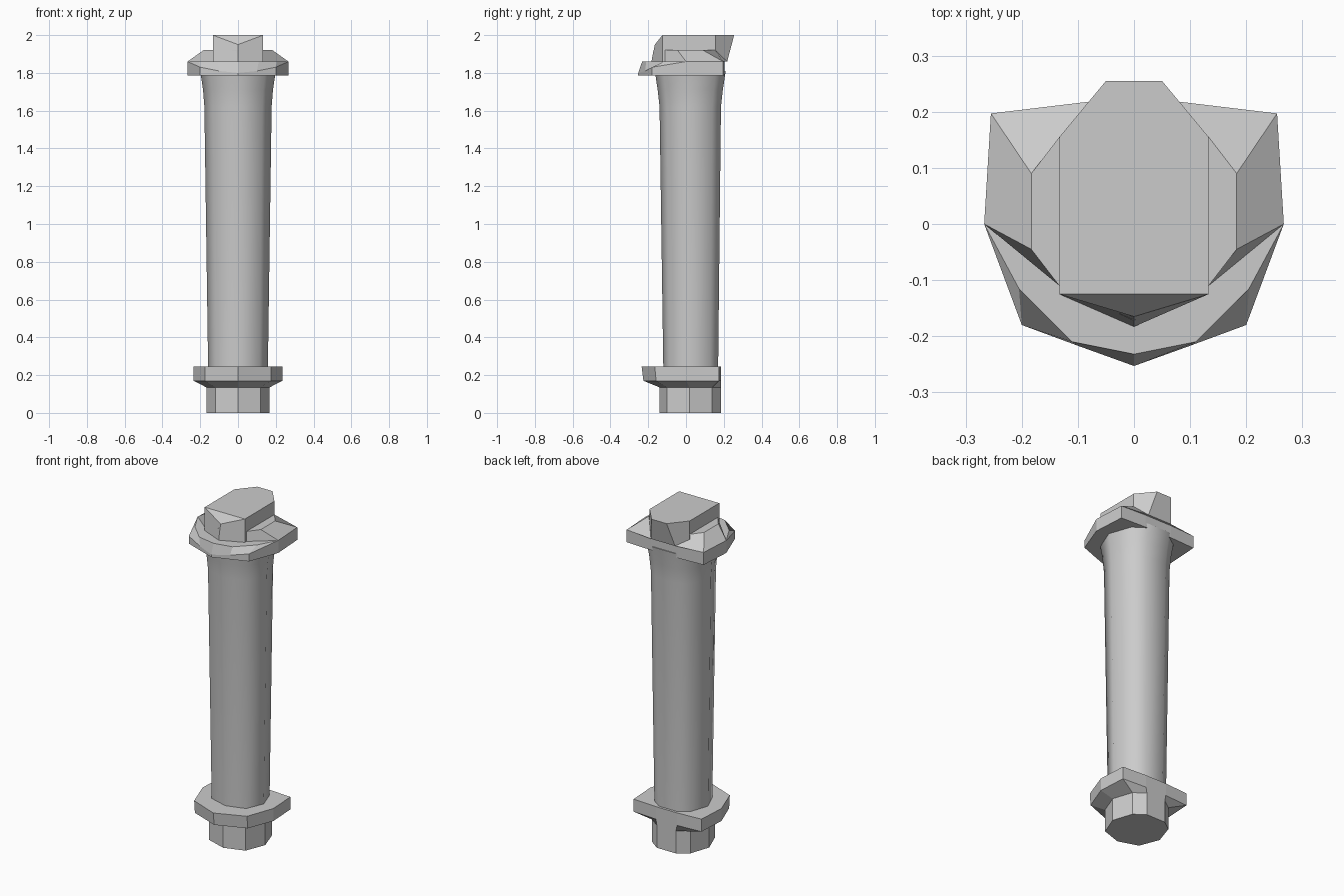
import bpy
import bmesh
import math

cube = bpy.data.objects.get("Cube")
if cube:
    bpy.data.objects.remove(cube, do_unlink=True)

# One plain grey for the whole model
GREY = (0.6, 0.6, 0.6, 1.0)
grey = bpy.data.materials.new("plain_grey")
grey.use_nodes = True
grey.diffuse_color = GREY
shader = next(n for n in grey.node_tree.nodes if n.type == 'BSDF_PRINCIPLED')
shader.inputs["Base Color"].default_value = GREY


def ring(half, height):
    """Half outline from front tip to back, at one height or a height per point."""
    heights = height if isinstance(height, list) else [height] * len(half)
    points = [(x, y, z) for (x, y), z in zip(half, heights)]
    return points + [(-x, y, z) for x, y, z in reversed(points) if x > 0]


def section(height, width, front, back):
    """Rounded handle section with a ridge in front and a flat back."""
    unit = [(0, -1), (0.72, -0.72), (1, 0.1), (0.76, 0.75), (0.38, 1)]
    return ring([(x * width, y * (front if y < 0 else back)) for x, y in unit], height)


def loft(name, rings, smooth=False):
    """Skin matching rings, close both ends and weld shared points."""
    bm = bmesh.new()
    loops = [[bm.verts.new(p) for p in r] for r in rings]
    count = len(loops[0])
    for low, high in zip(loops, loops[1:]):
        for i in range(count):
            j = (i + 1) % count
            bm.faces.new((low[i], low[j], high[j], high[i]))
    bm.faces.new(loops[0][::-1])
    bm.faces.new(loops[-1])
    bmesh.ops.remove_doubles(bm, verts=bm.verts, dist=0.0005)
    bmesh.ops.recalc_face_normals(bm, faces=bm.faces)
    mesh = bpy.data.meshes.new(name)
    bm.to_mesh(mesh)
    bm.free()
    mesh.materials.append(grey)
    obj = bpy.data.objects.new(name, mesh)
    bpy.context.collection.objects.link(obj)
    if smooth:
        bpy.ops.object.select_all(action='DESELECT')
        obj.select_set(True)
        bpy.context.view_layer.objects.active = obj
        bpy.ops.object.shade_smooth_by_angle(angle=math.radians(60))
    return obj


# Short foot below the lower collar
loft("foot", [section(0, 0.167, 0.14, 0.185), section(0.16, 0.167, 0.14, 0.185)])

# Lower collar: bevelled underside, pointed back corners, flat back
lower_rim = [(0, -0.235), (0.175, -0.165), (0.235, 0), (0.225, 0.175), (0.07, 0.185)]
lower_edge = [(x, y * 0.96 if y < 0 else y) for x, y in lower_rim]
loft("lower_collar", [
    section(0.135, 0.167, 0.14, 0.185),
    ring(lower_edge, 0.17),
    ring(lower_rim, 0.245),
])

# Long tapered shaft flaring under the upper collar
loft("shaft", [
    section(0.23, 0.158, 0.12, 0.17),
    section(1.62, 0.178, 0.14, 0.185),
    section(1.71, 0.185, 0.15, 0.195),
    section(1.81, 0.2, 0.165, 0.21),
], smooth=True)

# Upper collar: front edge cut back by slanted facets
upper_rim = [(0, -0.253), (0.1, -0.217), (0.2, -0.18), (0.267, 0), (0.255, 0.197), (0.09, 0.205)]
upper_top = [(0, -0.232), (0.11, -0.21), (0.205, -0.115), (0.267, 0), (0.255, 0.197), (0.08, 0.218)]
loft("upper_collar", [
    ring(upper_rim, 1.785),
    ring(upper_rim, [1.8, 1.81, 1.83, 1.86, 1.86, 1.86]),
    ring(upper_top, 1.86),
])

# Sloped shoulder between collar and head
loft("shoulder", [
    ring([(0, -0.183), (0.133, -0.11), (0.267, 0), (0.255, 0.197), (0.08, 0.218)], 1.86),
    ring([(0, -0.172), (0.133, -0.11), (0.183, -0.045), (0.183, 0.09), (0.133, 0.155)], 1.92),
])

# Head slab: chamfered nose in front, tapered overhang behind
head_base = [(0, -0.183), (0.133, -0.125), (0.133, 0.155), (0.08, 0.218)]
head_top = [(0, -0.125), (0.133, -0.125), (0.133, 0.155), (0.05, 0.255)]
loft("head", [
    ring(head_base, 1.86),
    ring([(0, -0.165)] + head_top[1:], [1.95, 2, 2, 2]),
    ring(head_top, 2),
])
